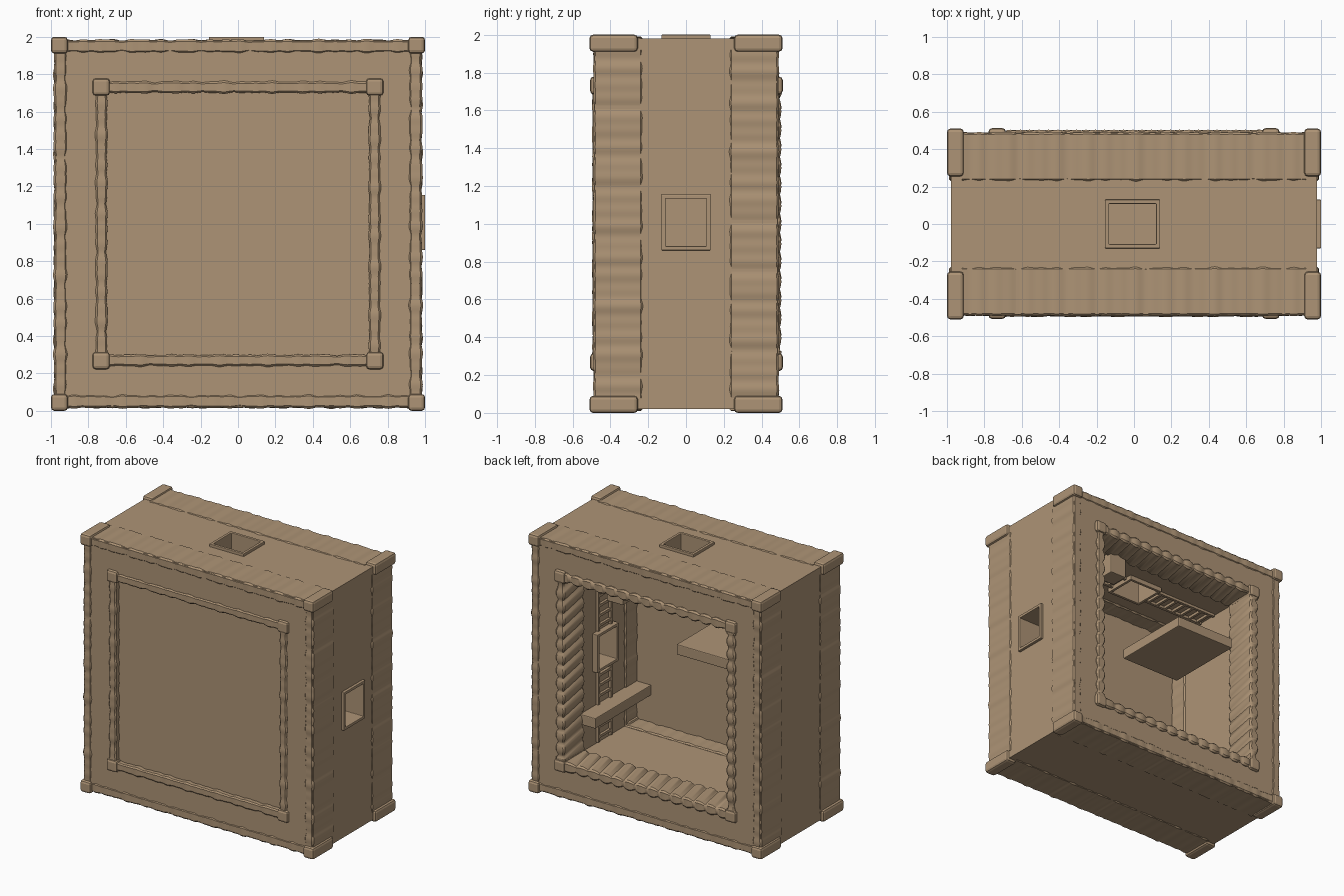
import bpy, bmesh, math, random
from mathutils import Matrix, Vector

random.seed(4)
cube = bpy.data.objects.get("Cube")
if cube:
    bpy.data.objects.remove(cube, do_unlink=True)

clay = bpy.data.materials.new("tan_clay")
clay.use_nodes = True
COLOR = (0.42, 0.295, 0.18, 1)
clay.diffuse_color = COLOR
shader = next(n for n in clay.node_tree.nodes if n.type == 'BSDF_PRINCIPLED')
shader.inputs["Base Color"].default_value = COLOR
shader.inputs["Roughness"].default_value = 0.9


def finish(name, bm, bevel=0, smooth=False):
    bmesh.ops.recalc_face_normals(bm, faces=bm.faces)
    mesh = bpy.data.meshes.new(name)
    bm.to_mesh(mesh)
    bm.free()
    mesh.materials.append(clay)
    ob = bpy.data.objects.new(name, mesh)
    bpy.context.collection.objects.link(ob)
    if bevel:
        mod = ob.modifiers.new("soft_edges", 'BEVEL')
        mod.width, mod.segments = bevel, 2
    if smooth:
        bpy.ops.object.select_all(action='DESELECT')
        ob.select_set(True)
        bpy.context.view_layer.objects.active = ob
        bpy.ops.object.shade_smooth_by_angle(angle=math.radians(40))
    return ob


def add_box(bm, lo, hi):
    lo, hi = Vector(lo), Vector(hi)
    size = hi - lo
    m = Matrix.Translation((lo + hi) / 2) @ Matrix.Diagonal((*size, 1))
    bmesh.ops.create_cube(bm, size=1, matrix=m)


def box(name, lo, hi, bevel=0):
    bm = bmesh.new()
    add_box(bm, lo, hi)
    return finish(name, bm, bevel)


# Hollow body: open at the back, thin recessed panel at the front
IN = 0.71
body = box("body", (-0.979, -0.485, 0.021), (0.979, 0.485, 1.979))
cutters = [
    box("room_cutter", (-IN, -0.40, 1 - IN), (IN, 0.7, 1 + IN)),
    box("recess_cutter", (-IN, -0.7, 1 - IN), (IN, -0.455, 1 + IN)),
    box("side_window_cutter", (0.6, -0.12, 0.87), (1.1, 0.12, 1.14)),
    box("roof_window_cutter", (-0.145, -0.12, 1.6), (0.13, 0.12, 2.1)),
]
for c in cutters:
    mod = body.modifiers.new(c.name, 'BOOLEAN')
    mod.operation, mod.solver, mod.object = 'DIFFERENCE', 'EXACT', c
bpy.context.view_layer.update()
cut = bpy.data.meshes.new_from_object(
    body.evaluated_get(bpy.context.evaluated_depsgraph_get()))
body.modifiers.clear()
body.data = cut
for c in cutters:
    bpy.data.objects.remove(c, do_unlink=True)


# Rippled beams: a chamfered section lofted along x, then turned into place
def beam(name, turn, offset, length, width, y0, y1, amp, pitch, scallop):
    bm = bmesh.new()
    steps = int(length / 0.0125)
    phase = [random.uniform(0, math.tau) for _ in range(3)]
    spin = Matrix.Translation((0, 0, 1)) @ Matrix.Rotation(turn, 4, 'Y')
    rings = []
    for i in range(steps + 1):
        x = -length / 2 + length * i / steps
        if scallop:
            f = amp * (abs(math.sin(math.pi * x / pitch + phase[0])) - 0.6)
        else:
            f = amp * sum(math.sin(math.tau * x / (pitch * k) + p)
                          for k, p in zip((1, 0.6, 1.7), phase)) / 2
        w, d = width / 2 + f, (y1 - y0) / 2 + f * 0.6
        c = 0.3 * w
        section = []
        for sy, sz in ((1, 1), (-1, 1), (-1, -1), (1, -1)):
            pair = [(sy * d, sz * (w - c)), (sy * (d - c), sz * w)]
            section += pair if sy * sz > 0 else pair[::-1]
        # scallops lean over slightly, like twisted rope
        lean = 0.2 if scallop and abs(x) < length / 2 - 0.05 else 0
        rings.append([bm.verts.new(spin @ Vector(
            (x + lean * y, (y0 + y1) / 2 + y, offset + z)))
            for y, z in section])
    for a, b in zip(rings, rings[1:]):
        for j in range(8):
            k = (j + 1) % 8
            bm.faces.new((a[j], a[k], b[k], b[j]))
    bm.faces.new(rings[0])
    bm.faces.new(rings[-1])
    finish(name, bm, smooth=True)


def frame(name, offset, length, width, y0, y1, amp, pitch, scallop, cap):
    for k, side in enumerate(("top", "right", "bottom", "left")):
        beam(f"{name}_{side}_beam", k * math.pi / 2, offset, length, width,
             y0, y1, amp, pitch, scallop)
    # corner blocks
    c0, c1 = cap
    out = 0.02 if c1 >= 1 else 0.012
    ya, yb = (y0 - out, y1 - 0.025) if y0 < 0 else (y0 + 0.025, y1 + out)
    for sx in (-1, 1):
        for sz in (-1, 1):
            xs = sorted((sx * c0, sx * c1))
            zs = sorted((1 + sz * c0, 1 + sz * c1))
            box(f"{name}_corner_block", (xs[0], ya, zs[0]),
                (xs[1], yb, zs[1]), 0.018)


OUTER, INNER = (0.91, 1.0), (0.685, 0.778)
frame("front_edge", 0.949, 1.84, 0.07, -0.49, -0.23, 0.004, 0.14, False, OUTER)
frame("back_edge", 0.949, 1.84, 0.07, 0.23, 0.49, 0.004, 0.14, False, OUTER)
frame("front_opening", 0.73, 1.42, 0.06, -0.495, -0.26, 0.004, 0.14, False, INNER)
frame("back_opening", 0.73, 1.42, 0.066, 0.25, 0.5, 0.017, 0.1, True, INNER)


# Window linings: square tubes running through the wall
def tube(name, axis, lo, hi, wall):
    bm = bmesh.new()
    u, v = [a for a in range(3) if a != axis]

    def loop(depth, inset):
        verts = []
        for a, b in ((0, 0), (1, 0), (1, 1), (0, 1)):
            p = [depth] * 3
            p[u] = hi[u] - inset if a else lo[u] + inset
            p[v] = hi[v] - inset if b else lo[v] + inset
            verts.append(bm.verts.new(p))
        return verts
    loops = [loop(lo[axis], 0), loop(hi[axis], 0),
             loop(hi[axis], wall), loop(lo[axis], wall)]
    for a, b in zip(loops, loops[1:] + loops[:1]):
        for j in range(4):
            k = (j + 1) % 4
            bm.faces.new((a[j], a[k], b[k], b[j]))
    finish(name, bm, 0.004)


tube("side_window_frame", 0, (0.665, -0.13, 0.86), (1.0, 0.13, 1.155), 0.022)
tube("roof_window_frame", 2, (-0.155, -0.13, 1.675), (0.14, 0.13, 2.0), 0.022)


# Ladders on the ceiling and on the window wall
def ladder(name, axis, start, end, lo, hi):
    bm = bmesh.new()

    def part(a, b, y0, y1):
        p, q = [lo, y0, lo], [hi, y1, hi]
        p[axis], q[axis] = a, b
        add_box(bm, p, q)
    for s in (-1, 1):
        part(start, end, s * 0.075 - 0.01, s * 0.075 + 0.01)
    count = round((end - start) / 0.08)
    for i in range(count):
        t = start + (i + 0.5) * (end - start) / count
        part(t - 0.01, t + 0.01, -0.07, 0.07)
    finish(name, bm)


ladder("ceiling_ladder_long", 0, -0.70, -0.16, 1.69, 1.715)
ladder("ceiling_ladder_short", 0, 0.145, 0.70, 1.69, 1.715)
ladder("wall_ladder_upper", 2, 1.16, 1.70, 0.69, 0.715)
ladder("wall_ladder_lower", 2, 0.30, 0.855, 0.69, 0.715)

# Furniture inside the room
box("wall_bench", (0.58, -0.405, 0.51), (0.715, 0.28, 0.59), 0.006)
box("corner_platform", (-0.66, -0.30, 1.30), (-0.15, 0.33, 1.38), 0.006)
box("ceiling_block", (0.33, 0.16, 1.54), (0.47, 0.30, 1.715), 0.006)
